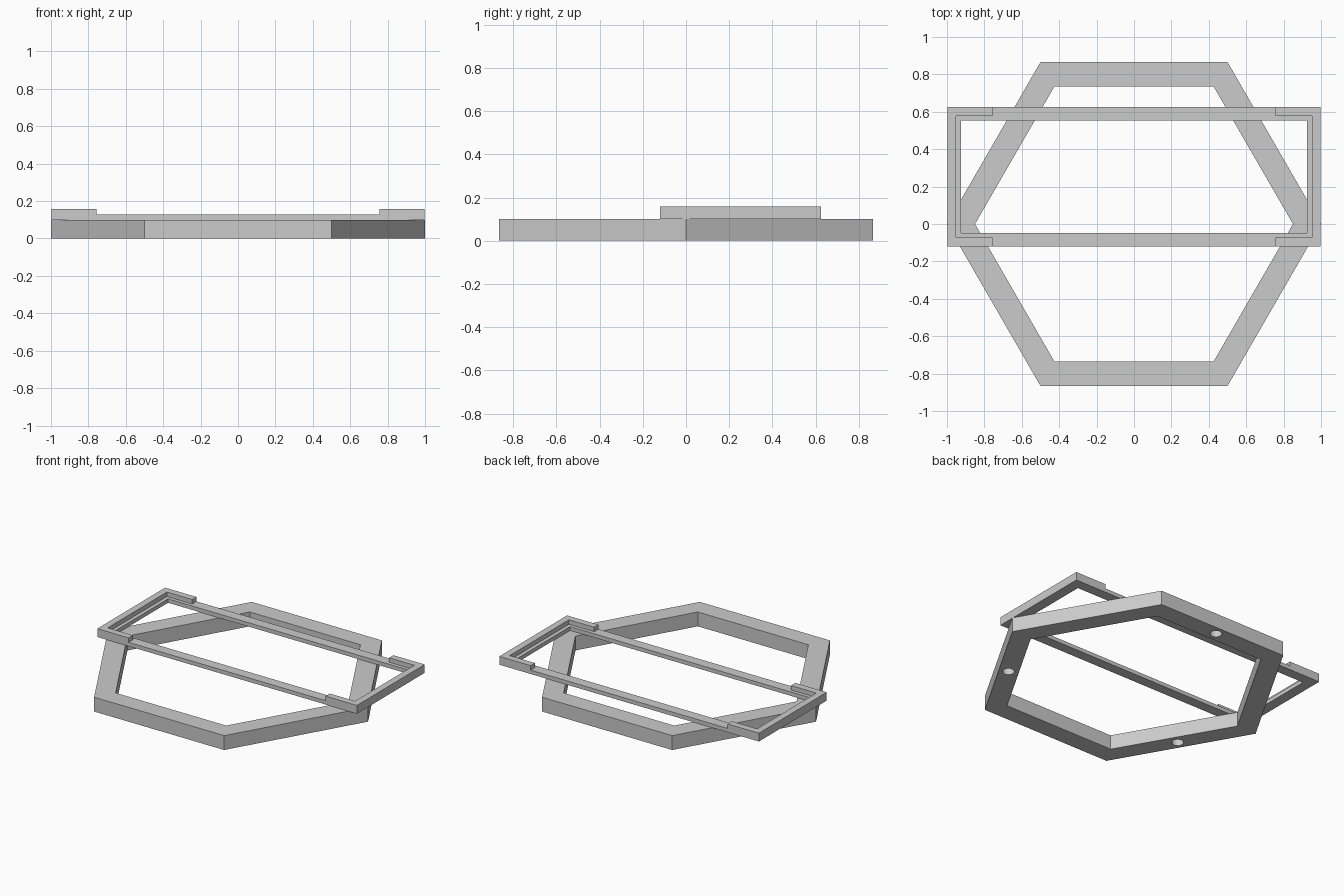
import bpy, bmesh, math
from mathutils import Vector

cube = bpy.data.objects.get("Cube")
if cube:
    bpy.data.objects.remove(cube, do_unlink=True)

grey = bpy.data.materials.new("plain grey")
grey.use_nodes = True
colour = (0.6, 0.6, 0.6, 1)
grey.diffuse_color = colour
grey.node_tree.nodes["Principled BSDF"].inputs["Base Color"].default_value = colour


def finish(name, bm):
    bmesh.ops.recalc_face_normals(bm, faces=bm.faces)
    mesh = bpy.data.meshes.new(name)
    bm.to_mesh(mesh)
    bm.free()
    mesh.materials.append(grey)
    obj = bpy.data.objects.new(name, mesh)
    bpy.context.collection.objects.link(obj)
    return obj


def extrude_up(bm, height):
    out = bmesh.ops.extrude_face_region(bm, geom=bm.faces[:])
    moved = [v for v in out["geom"] if isinstance(v, bmesh.types.BMVert)]
    bmesh.ops.translate(bm, verts=moved, vec=(0, 0, height))


def ring(name, outer, inner, z0, z1):
    """Closed band between two outlines with equal point counts."""
    bm = bmesh.new()
    a = [bm.verts.new((x, y, z0)) for x, y in outer]
    b = [bm.verts.new((x, y, z0)) for x, y in inner]
    n = len(a)
    for i in range(n):
        j = (i + 1) % n
        bm.faces.new((a[i], a[j], b[j], b[i]))
    extrude_up(bm, z1 - z0)
    return finish(name, bm)


def prism(name, outline, z0, z1):
    bm = bmesh.new()
    bm.faces.new([bm.verts.new((x, y, z0)) for x, y in outline])
    extrude_up(bm, z1 - z0)
    return finish(name, bm)


def hexagon(r):
    return [(r * math.cos(math.radians(60 * i)), r * math.sin(math.radians(60 * i)))
            for i in range(6)]


def rectangle(x, y0, y1):
    return [(-x, y0), (x, y0), (x, y1), (-x, y1)]


# Hexagonal base ring
RING_TOP = 0.1
base = ring("hexagon_base", hexagon(1), hexagon(0.85), 0, RING_TOP)

# Three round pockets in the underside, on alternate sides
bm = bmesh.new()
for angle in (90, 210, 330):
    a = math.radians(angle)
    made = bmesh.ops.create_cone(bm, cap_ends=True, segments=32, radius1=0.038,
                                 radius2=0.038, depth=0.12)
    bmesh.ops.translate(bm, verts=made["verts"],
                        vec=Vector((0.803 * math.cos(a), 0.803 * math.sin(a), 0)))
cutter = finish("pocket_cutter", bm)
cutter.hide_render = True
cutter.hide_viewport = True
cut = base.modifiers.new("pockets", 'BOOLEAN')
cut.operation = 'DIFFERENCE'
cut.solver = 'EXACT'
cut.object = cutter

# Rectangular tray frame lying on the ring
Y0, Y1, HALF = -0.12, 0.625, 0.998
LEDGE_TOP, WALL_TOP = 0.127, 0.158
ring("tray_frame", rectangle(HALF, Y0, Y1), rectangle(0.925, Y0 + 0.072, Y1 - 0.072),
     RING_TOP, LEDGE_TOP)

# Raised end walls that wrap round the corners
WALL, WRAP = 0.047, 0.757
for side, s in (("left", 1), ("right", -1)):
    outline = [(WRAP, Y0), (HALF, Y0), (HALF, Y1), (WRAP, Y1),
               (WRAP, Y1 - WALL), (HALF - WALL, Y1 - WALL),
               (HALF - WALL, Y0 + WALL), (WRAP, Y0 + WALL)]
    prism(side + "_end_wall", [(s * x, y) for x, y in outline], LEDGE_TOP, WALL_TOP)
